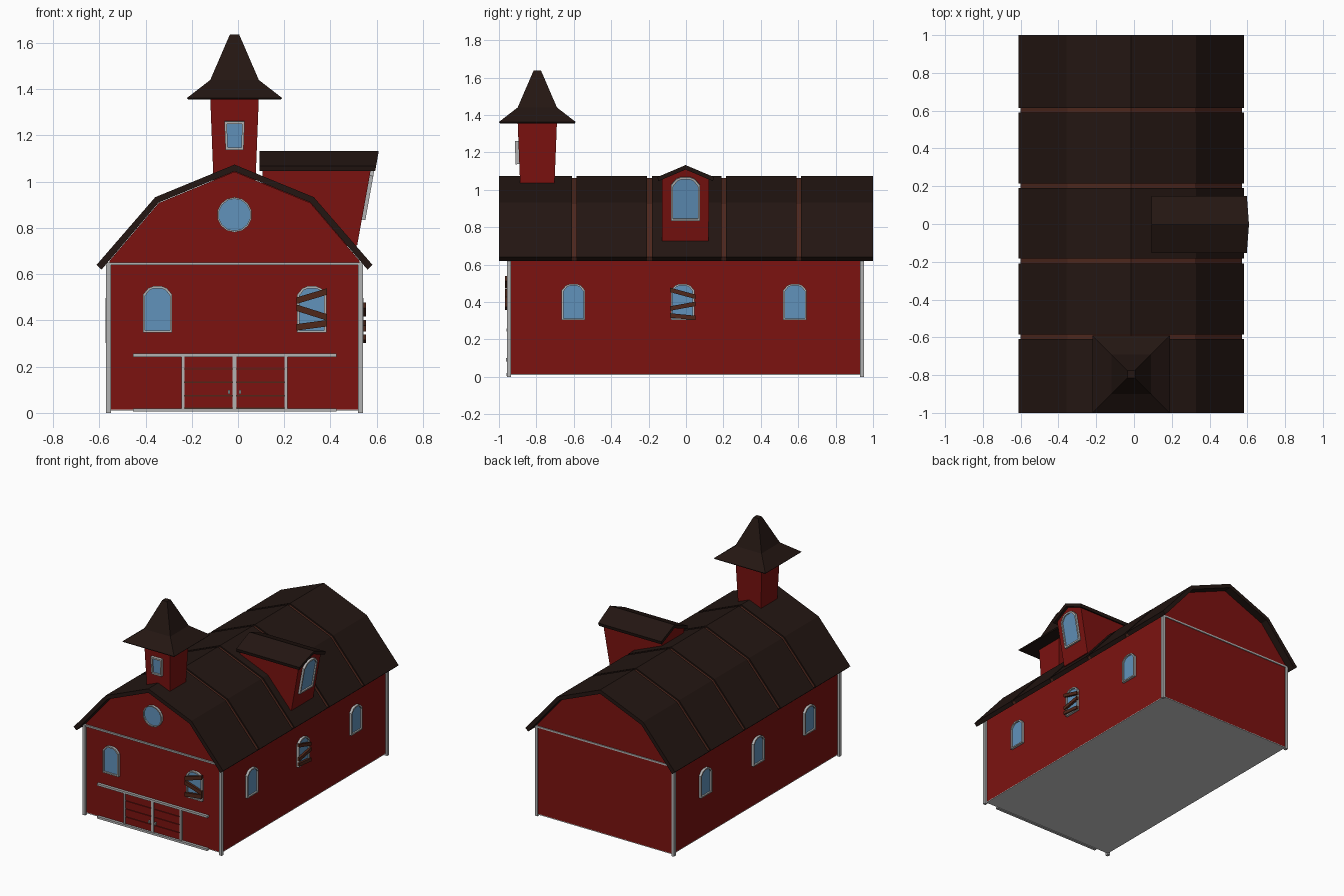
import bpy, bmesh, math
from mathutils import Matrix, Vector

if "Cube" in bpy.data.objects:
    bpy.data.objects.remove(bpy.data.objects["Cube"])

C = -0.015  # barn centre line in x


def material(name, rgb):
    m = bpy.data.materials.new(name)
    m.diffuse_color = (*rgb, 1)
    m.use_nodes = True
    m.node_tree.nodes["Principled BSDF"].inputs["Base Color"].default_value = m.diffuse_color
    return m


RED = material("barn_red", (0.2, 0.006, 0.005))
ROOF = material("dark_shingle", (0.017, 0.008, 0.006))
SEAM = material("seam_brown", (0.075, 0.02, 0.012))
TRIM = material("trim_grey", (0.45, 0.45, 0.45))
GLASS = material("glass_blue", (0.12, 0.29, 0.5))
BOARD = material("board_brown", (0.08, 0.02, 0.01))


def frame(origin, u, v):
    """Local frame: u across, v up, w outward."""
    u, v = Vector(u).normalized(), Vector(v).normalized()
    m = Matrix((u, v, u.cross(v))).transposed().to_4x4()
    m.translation = origin
    return m


FRONT = frame((C, 0, 0), (1, 0, 0), (0, 0, 1))   # w = -y
SIDE = frame((0, 0, 0), (0, 1, 0), (0, 0, 1))    # w = +x


def finish(name, bm, mat):
    bmesh.ops.recalc_face_normals(bm, faces=bm.faces)
    me = bpy.data.meshes.new(name)
    bm.to_mesh(me)
    bm.free()
    if mat:
        me.materials.append(mat)
    ob = bpy.data.objects.new(name, me)
    bpy.context.collection.objects.link(ob)
    return ob


def prism(name, pts, w0, w1, m, mat, shear=0):
    """Extrude a (u, v) outline from w0 to w1."""
    bm = bmesh.new()
    a = [bm.verts.new(m @ Vector((u, v, w0))) for u, v in pts]
    b = [bm.verts.new(m @ Vector((u, v, w1 + shear * v))) for u, v in pts]
    bm.faces.new(a)
    bm.faces.new(b)
    for i in range(len(pts)):
        j = (i + 1) % len(pts)
        bm.faces.new((a[i], a[j], b[j], b[i]))
    return finish(name, bm, mat)


def rect(u0, u1, v0, v1):
    return [(u0, v0), (u1, v0), (u1, v1), (u0, v1)]


def ring(name, outer, inner, w0, w1, m, mat):
    bm = bmesh.new()
    loops = [[bm.verts.new(m @ Vector((u, v, w))) for u, v in pts]
             for pts, w in ((outer, w0), (outer, w1), (inner, w1), (inner, w0))]
    n = len(outer)
    for k in range(4):
        a, b = loops[k], loops[(k + 1) % 4]
        for i in range(n):
            j = (i + 1) % n
            bm.faces.new((a[i], a[j], b[j], b[i]))
    return finish(name, bm, mat)


def window(name, outer, m, depth=0.018, t=0.009):
    us, vs = [p[0] for p in outer], [p[1] for p in outer]
    cu, cv = (min(us) + max(us)) / 2, (min(vs) + max(vs)) / 2
    su = 1 - 2 * t / (max(us) - min(us))
    sv = 1 - 2 * t / (max(vs) - min(vs))
    inner = [(cu + (u - cu) * su, cv + (v - cv) * sv) for u, v in outer]
    ring(name + "_frame", outer, inner, -0.003, depth, m, TRIM)
    prism(name + "_glass", inner, -0.003, depth * 0.4, m, GLASS)


def arch(hw, h):
    half = [(hw, 0), (hw, .82 * h), (.65 * hw, .955 * h), (.3 * hw, h)]
    return half + [(-u, v) for u, v in reversed(half)]


def boards(name, rows, hw, m, t=0.014):
    for i, (v0, v1) in enumerate(rows):
        prism(f"{name}_{i}", [(-hw, v0 - t), (hw, v1 - t), (hw, v1 + t), (-hw, v0 + t)],
              0.012, 0.028, m, BOARD)


def mirrored(half):
    return half + [(-u, v) for u, v in reversed(half) if u > 1e-6]


# Barn body and floor
prism("barn_walls", mirrored([(0, 1.043), (.328, .908), (.54, .659), (.54, .015)]),
      -0.945, 0.94, FRONT, RED)
prism("floor", rect(-.54, .54, .01, .016), -0.945, 0.94, FRONT, None)


# Gambrel roof: five panels with recessed seams between
def roof_profile(d):
    right = [(0, 1.074 - d), (.343 - d * .6, .933 - d * .8), (.597 - d, .64), (.575, .62)]
    inner = [(.328, .91), (0, 1.045), (-.328, .91)]
    return right + inner + [(-u, v) for u, v in reversed(right[1:])]


seams = [(-.61, -.585), (-.208, -.183), (.19, .215), (.59, .615)]
edges = [-1] + [e for s in seams for e in s] + [1]
for i in range(5):
    prism(f"roof_panel_{i}", roof_profile(0), -edges[2 * i], -edges[2 * i + 1], FRONT, ROOF)
for i, (a, b) in enumerate(seams):
    prism(f"roof_seam_{i}", roof_profile(.01), -a, -b, FRONT, SEAM)

# Corner posts and gable trim
for s in (-1, 1):
    for tag, w0, w1 in (("front", .935, .957), ("back", -.952, -.93)):
        prism(f"corner_post_{tag}_{s}", rect(s * .545 - .01, s * .545 + .01, 0, .65),
              w0, w1, FRONT, TRIM)
for tag, w0, w1 in (("front", .937, .952), ("back", -.951, -.94)):
    prism("gable_trim_" + tag, rect(-.545, .545, .639, .651), w0, w1, FRONT, TRIM)

# Sliding doors: planks, rails, stiles, handles
prism("door_gap_back", rect(-.225, .225, .02, .245), .938, .943, FRONT, BOARD)
levels = [.02, .074, .132, .19, .247]
for s in (-1, 1):
    for i in range(4):
        prism(f"door_plank_{s}_{i}", rect(*sorted((s * .005, s * .225)),
              levels[i] + .003, levels[i + 1] - .003), .938, .949, FRONT, RED)
    prism(f"door_stile_{s}", rect(s * .223 - .006, s * .223 + .006, .01, .25),
          .938, .955, FRONT, TRIM)
    prism(f"door_handle_{s}", rect(s * .024 - .004, s * .024 + .004, .082, .1),
          .948, .962, FRONT, TRIM)
prism("door_centre_stile", rect(-.009, .009, .01, .25), .938, .955, FRONT, TRIM)
for tag, z in (("bottom", .013), ("top", .25)):
    prism("door_rail_" + tag, rect(-.44, .44, z - .008, z + .007), .938, .959, FRONT, TRIM)

# Front windows, the right one boarded up
for tag, x in (("left", -.348), ("right", .319)):
    m = frame((x, -.94, .348), (1, 0, 0), (0, 0, 1))
    window("front_window_" + tag, arch(.063, .2), m)
boards("front_board", [(.137, .177), (.107, .065), (.022, .04)], .067, m)
window("round_window", [(.076 * math.cos(math.tau * (k + .5) / 14),
                         .076 * math.sin(math.tau * (k + .5) / 14)) for k in range(14)],
       frame((C, -.94, .857), (1, 0, 0), (0, 0, 1)), t=.007)

# Side windows, the right middle one boarded up
for s in (-1, 1):
    for i, y in enumerate((-.602, -.018, .582)):
        m = frame((C + s * .54, y, .303), (0, s, 0), (0, 0, 1))
        window(f"side_window_{s}_{i}", arch(.063, .194), m)
        if s == 1 and i == 1:
            boards("side_board", [(.162, .125), (.062, .087), (.025, .012)], .068, m, .012)


# Tower with flared roof
def square_stack(name, levels, cx, cy, mat):
    bm = bmesh.new()
    loops = [[bm.verts.new((cx + a * h, cy + b * h, z))
              for a, b in ((-1, -1), (1, -1), (1, 1), (-1, 1))] for h, z in levels]
    bm.faces.new(loops[0])
    bm.faces.new(loops[-1])
    for a, b in zip(loops, loops[1:]):
        for i in range(4):
            j = (i + 1) % 4
            bm.faces.new((a[i], a[j], b[j], b[i]))
    return finish(name, bm, mat)


TY = -.795
square_stack("tower", [(.09, .98), (.105, 1.362)], C, TY, RED)
square_stack("tower_roof", [(.2, 1.355), (.206, 1.362), (.105, 1.44), (.02, 1.637)], C, TY, ROOF)
window("tower_window", [(-.039, 0), (.039, 0), (.044, .125), (-.044, .125)],
       frame((C, TY - .0955, 1.137), (1, 0, 0), (0, -.04, 1)), .02, .011)

# Dormer on the right slope, front face leaning outward
prism("dormer_walls", [(-.127, .725), (.121, .725), (.123, 1.06), (-.003, 1.115), (-.129, 1.06)],
      .105, .385, SIDE, RED, .18)
prism("dormer_roof", [(-.153, 1.068), (-.148, 1.046), (-.002, 1.108),
                      (.144, 1.046), (.149, 1.068), (-.002, 1.132)],
      .093, .405, SIDE, ROOF, .18)
window("dormer_window", arch(.077, .237),
       frame((.535, -.003, .836), (0, 1, 0), (.18, 0, 1)), .016, .011)
